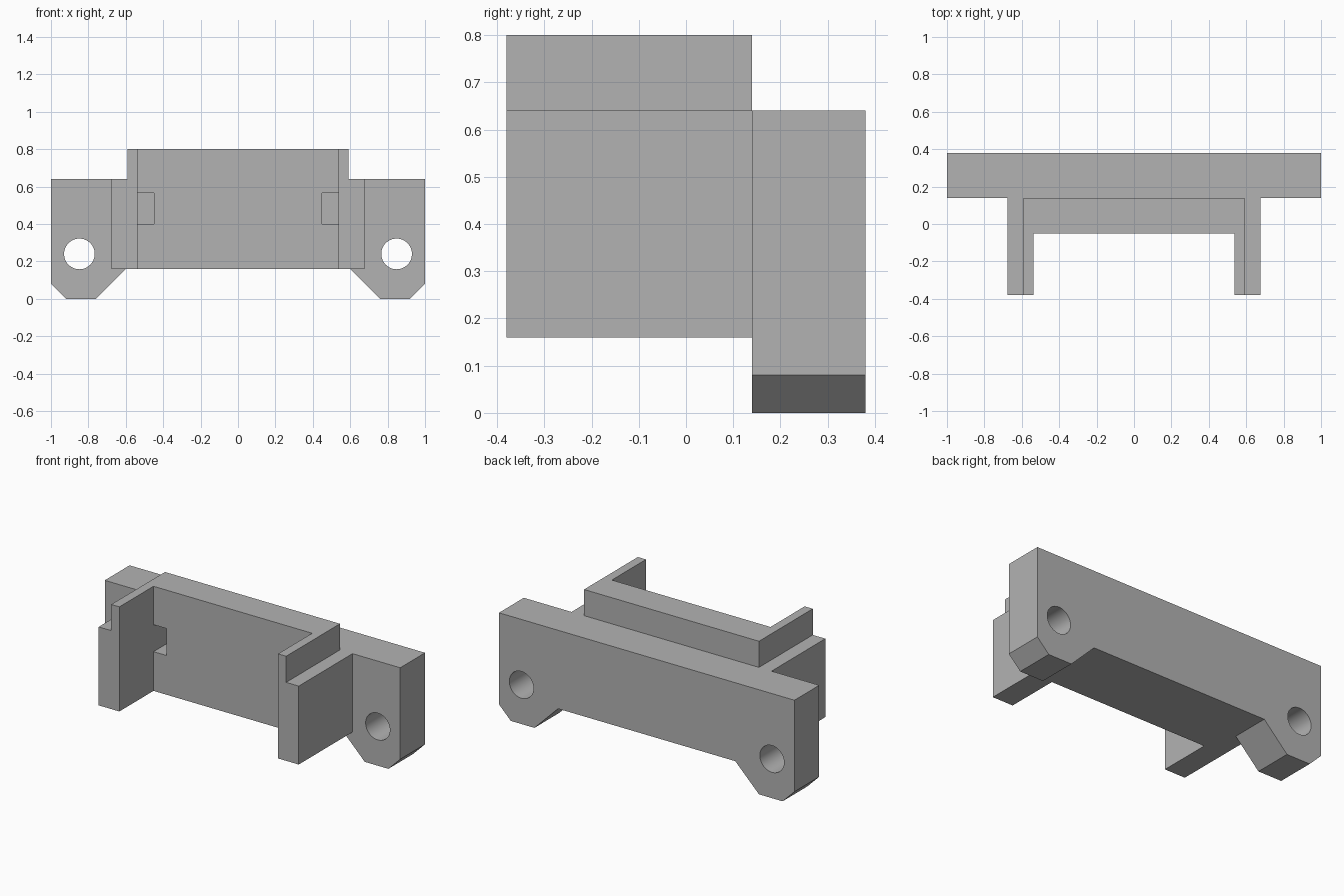
import bpy
import bmesh
from mathutils import Vector

if "Cube" in bpy.data.objects:
    bpy.data.objects.remove(bpy.data.objects["Cube"], do_unlink=True)

grey = bpy.data.materials.new("plain_grey")
grey.use_nodes = True
grey.diffuse_color = (0.45, 0.45, 0.45, 1)
grey.node_tree.nodes["Principled BSDF"].inputs["Base Color"].default_value = grey.diffuse_color


def prism(name, outline, sweep):
    """Extrude a closed outline of 3D points along a vector."""
    bm = bmesh.new()
    face = bm.faces.new([bm.verts.new(p) for p in outline])
    swept = bmesh.ops.extrude_face_region(bm, geom=[face], use_keep_orig=True)
    moved = [v for v in swept["geom"] if isinstance(v, bmesh.types.BMVert)]
    bmesh.ops.translate(bm, verts=moved, vec=Vector(sweep))
    bmesh.ops.recalc_face_normals(bm, faces=bm.faces)
    mesh = bpy.data.meshes.new(name)
    bm.to_mesh(mesh)
    bm.free()
    mesh.materials.append(grey)
    obj = bpy.data.objects.new(name, mesh)
    bpy.context.collection.objects.link(obj)
    return obj


def box(name, x0, x1, y0, y1, z0, z1):
    corners = [(x0, y0, z0), (x1, y0, z0), (x1, y1, z0), (x0, y1, z0)]
    return prism(name, corners, (0, 0, z1 - z0))


def combine(target, other, operation):
    """Apply a boolean and discard the second solid."""
    mod = target.modifiers.new(operation, "BOOLEAN")
    mod.operation, mod.solver, mod.object = operation, "EXACT", other
    bpy.context.view_layer.objects.active = target
    bpy.ops.object.modifier_apply(modifier=mod.name)
    bpy.data.objects.remove(other, do_unlink=True)


def mirrored(half):
    return half + [(-x, v) for x, v in reversed(half)]


PLATE_Y, BACK_Y = 0.14, 0.38

# Mounting plate with two chamfered feet
plate = mirrored([(0.6, 0.16), (0.76, 0), (0.92, 0), (1, 0.08), (1, 0.64)])
bracket = prism("mounting_bracket", [(x, PLATE_Y, z) for x, z in plate],
                (0, BACK_Y - PLATE_Y, 0))

# U-shaped holder in front of the plate
holder = mirrored([(0.537, -0.05), (0.537, -0.38), (0.677, -0.38), (0.677, PLATE_Y)])
cradle = prism("cradle", [(x, y, 0.16) for x, y in holder], (0, 0, 0.64))

for side in (-1, 1):
    # Stepped shoulders
    xs = sorted((side * 0.592, side * 0.8))
    combine(cradle, box("shoulder_cutter", *xs, -0.5, 0.3, 0.64, 0.9), "DIFFERENCE")

combine(bracket, cradle, "UNION")

for side in (-1, 1):
    # Pockets in the inner corners
    xs = sorted((side * 0.45, side * 0.537))
    combine(bracket, box("pocket_cutter", *xs, -0.1, PLATE_Y, 0.40, 0.565), "DIFFERENCE")
    # Screw holes
    bpy.ops.mesh.primitive_cylinder_add(vertices=48, radius=0.082, depth=1,
                                        location=(side * 0.848, 0.26, 0.24),
                                        rotation=(1.5708, 0, 0))
    drill = bpy.context.object
    drill.data.materials.append(grey)
    combine(bracket, drill, "DIFFERENCE")

bpy.ops.object.select_all(action="DESELECT")
bracket.select_set(True)
bpy.context.view_layer.objects.active = bracket
bpy.ops.object.shade_smooth_by_angle(angle=0.5)
